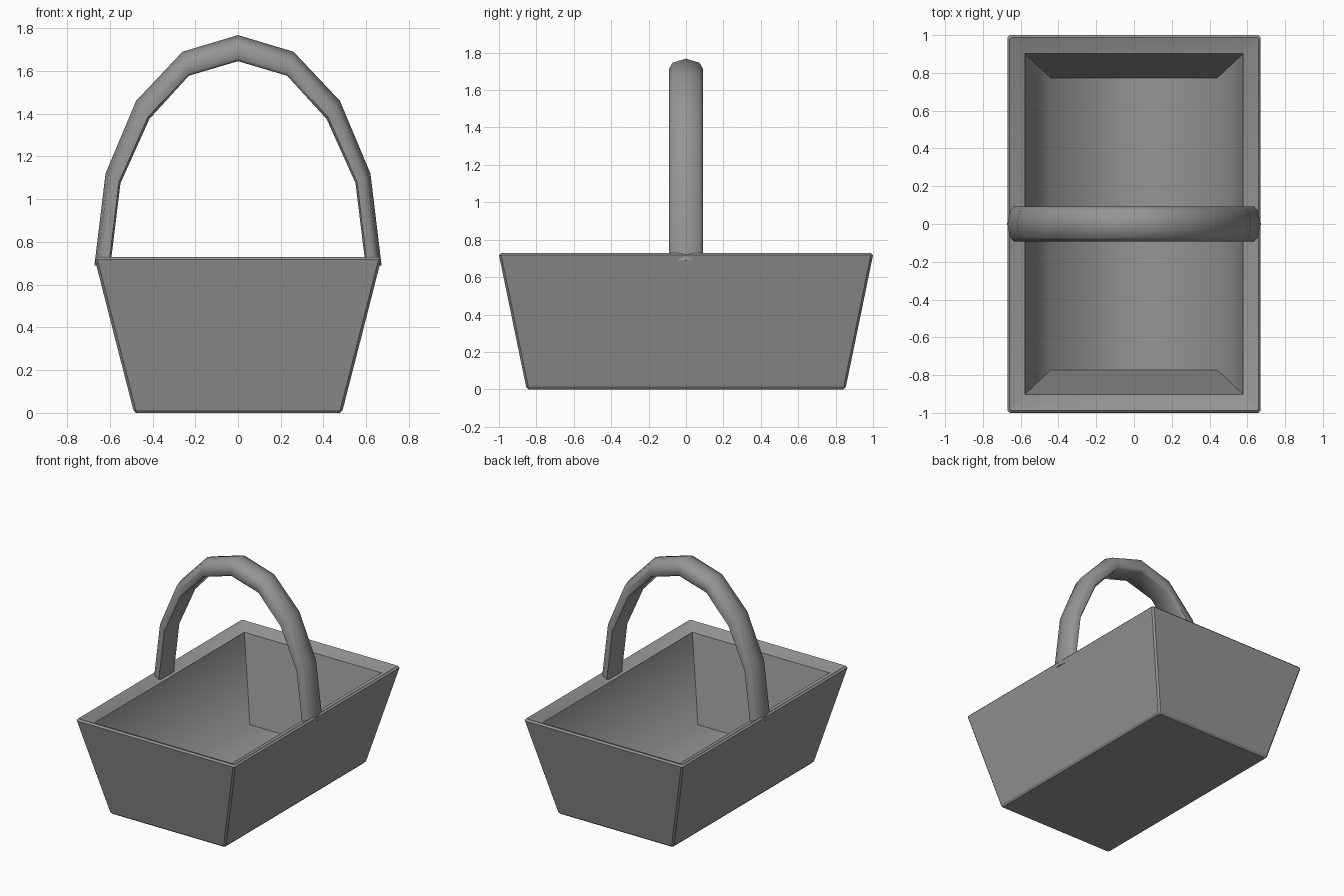
import bpy, bmesh
from math import radians

if "Cube" in bpy.data.objects:
    bpy.data.objects.remove(bpy.data.objects["Cube"])

grey = bpy.data.materials.new("dark_grey")
grey.diffuse_color = (0.3, 0.3, 0.3, 1)
grey.use_nodes = True
grey.node_tree.nodes["Principled BSDF"].inputs["Base Color"].default_value = grey.diffuse_color


def loft(name, rings, smooth_angle):
    """Skin a list of equal-length rings, cap both ends, shade smooth by angle."""
    bm = bmesh.new()
    loops = [[bm.verts.new(p) for p in ring] for ring in rings]
    n = len(loops[0])
    for a, b in zip(loops, loops[1:]):
        for i in range(n):
            j = (i + 1) % n
            bm.faces.new((a[i], a[j], b[j], b[i]))
    bm.faces.new(loops[0][::-1])
    bm.faces.new(loops[-1])
    bmesh.ops.remove_doubles(bm, verts=bm.verts, dist=0.0005)
    bmesh.ops.recalc_face_normals(bm, faces=bm.faces)
    for f in bm.faces:
        f.smooth = True
    for e in bm.edges:
        e.smooth = e.calc_face_angle(0) < radians(smooth_angle)
    mesh = bpy.data.meshes.new(name)
    bm.to_mesh(mesh)
    bm.free()
    mesh.materials.append(grey)
    obj = bpy.data.objects.new(name, mesh)
    bpy.context.collection.objects.link(obj)
    return obj


def rect(hx, hy, z, c):
    """Rectangle ring with corners chamfered by c."""
    return [(hx - c, -hy, z), (hx, -hy + c, z), (hx, hy - c, z), (hx - c, hy, z),
            (-hx + c, hy, z), (-hx, hy - c, z), (-hx, -hy + c, z), (-hx + c, -hy, z)]


# Basket: chamfered tapered shell, rim sloping inward, hollow inside
basket = loft("basket_body", [
    rect(0.478, 0.843, 0.0, 0.01),
    rect(0.49, 0.855, 0.014, 0.012),
    rect(0.67, 1.0, 0.718, 0.012),
    rect(0.658, 0.988, 0.73, 0.01),
    rect(0.578, 0.902, 0.688, 0.0),
    rect(0.44, 0.772, 0.07, 0.0)], 25)

# Inside, the long walls blend smoothly into the floor
for e in basket.data.edges:
    p, q = (basket.data.vertices[i].co for i in e.vertices)
    if all(abs(v.z - 0.07) < 0.001 for v in (p, q)) and abs(p.x - q.x) < 0.001:
        e.use_edge_sharp = False

# Handle: arch given by outer and inner profile points (x, z), mirrored in x
outer = [(0.672, 0.69), (0.62, 1.12), (0.477, 1.46), (0.26, 1.69), (0.0, 1.768)]
inner = [(0.597, 0.69), (0.55, 1.075), (0.415, 1.375), (0.23, 1.578), (0.0, 1.646)]
# Cross-section: width in y, depth from outer (0) to inner (1)
half = [(0.072, 0.18), (0.092, 0.47), (0.092, 0.89), (0.078, 1.0)]
section = [(0.0, 0.0)] + half + [(-y, t) for y, t in reversed(half)]

pairs = list(zip(outer, inner))
pairs += [((-o[0], o[1]), (-i[0], i[1])) for o, i in reversed(pairs[:-1])]
loft("handle", [[(o[0] + (i[0] - o[0]) * t, y, o[1] + (i[1] - o[1]) * t)
                 for y, t in section] for o, i in pairs], 48)
